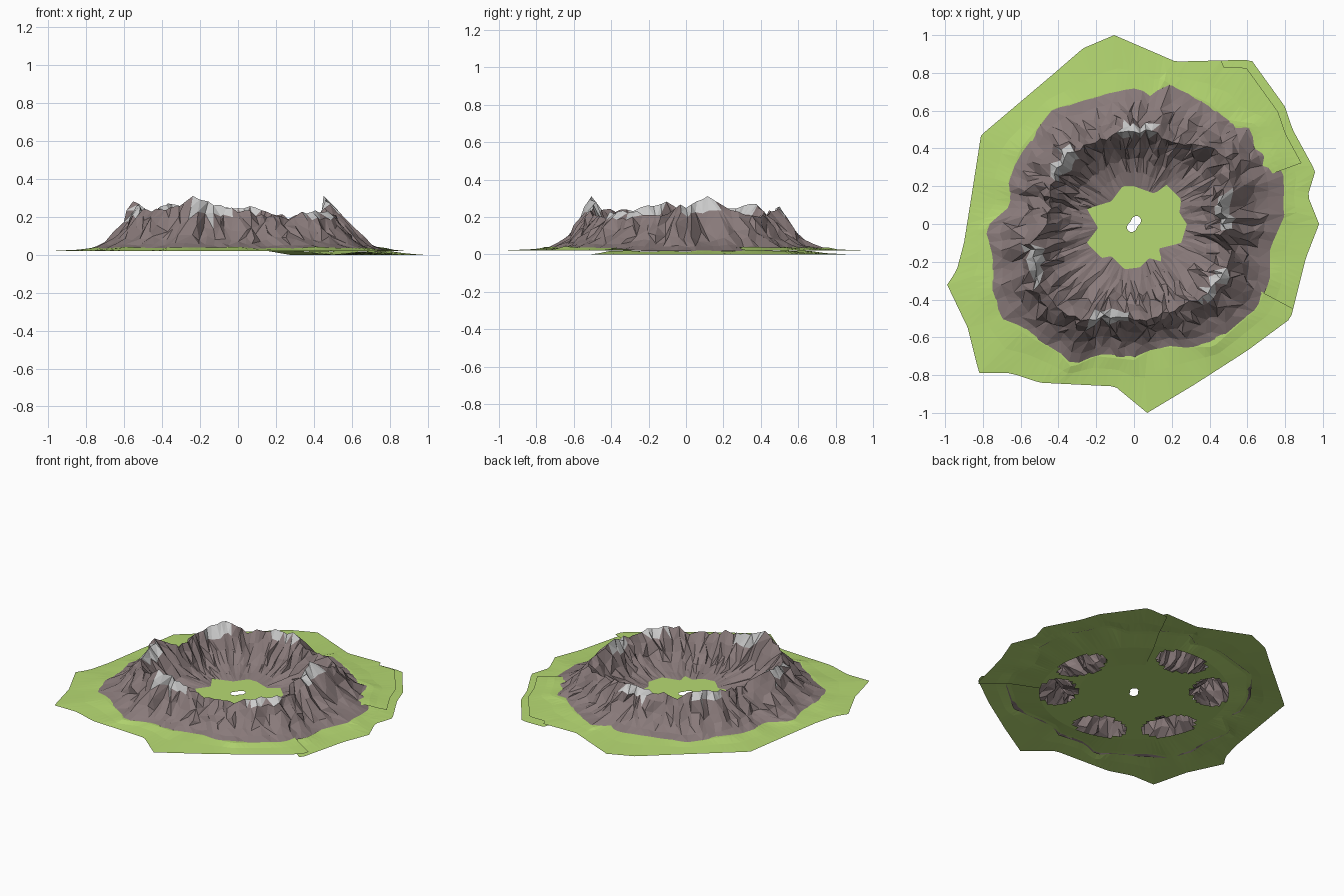
import bpy, bmesh, math, random
from mathutils import Vector
from mathutils.noise import noise

if "Cube" in bpy.data.objects:
    bpy.data.objects.remove(bpy.data.objects["Cube"])

random.seed(4)


def material(name, rgb):
    m = bpy.data.materials.new(name)
    m.diffuse_color = (*rgb, 1)
    m.use_nodes = True
    m.node_tree.nodes["Principled BSDF"].inputs["Base Color"].default_value = m.diffuse_color
    return m


ROCK = material("rock", (0.25, 0.195, 0.195))
SNOW = material("snow", (0.56, 0.58, 0.58))
GRASS = material("grass", (0.47, 0.7, 0.17))


def polar(points):
    """Turn outline points (x, y, z...) into a periodic lookup: degrees -> (radius, z)."""
    tab = sorted((math.degrees(math.atan2(p[1], p[0])) % 360, math.hypot(p[0], p[1]),
                  p[2] if len(p) > 2 else 0) for p in points)
    tab = [(tab[-1][0] - 360, *tab[-1][1:])] + tab + [(tab[0][0] + 360, *tab[0][1:])]

    def look(deg):
        deg %= 360
        for a, b in zip(tab, tab[1:]):
            if a[0] <= deg <= b[0]:
                t = (deg - a[0]) / max(b[0] - a[0], 1e-6)
                # straight edge between the two points in plan
                pa, pb = [Vector((q[1] * math.cos(math.radians(q[0])),
                                  q[1] * math.sin(math.radians(q[0])))) for q in (a, b)]
                d = Vector((math.cos(math.radians(deg)), math.sin(math.radians(deg))))
                e = pb - pa
                den = d.x * e.y - d.y * e.x
                r = (pa.x * e.y - pa.y * e.x) / den if abs(den) > 1e-9 else a[1]
                return r, a[2] + (b[2] - a[2]) * t
    return look


# Plan outlines
meadow_edge = polar([(.98, 0), (.92, .15), (.96, .28), (.84, .5), (.8, .62), (.62, .87), (.22, .86),
                     (-.105, 1), (-.27, .93), (-.42, .8), (-.81, .47), (-.86, .15), (-.9, -.1),
                     (-.94, -.25), (-.99, -.32), (-.88, -.55), (-.82, -.79), (-.65, -.79),
                     (-.5, -.84), (-.1, -.86), (.07, -1), (.32, -.85), (.6, -.67), (.83, -.5),
                     (.91, -.18)])
rock_outer = polar([(.8, .05), (.79, .27), (.72, .38), (.65, .53), (.5, .55), (.4, .64), (.22, .72),
                    (.16, .76), (.11, .67), (.02, .72), (-.12, .7), (-.43, .61), (-.6, .4),
                    (-.67, .22), (-.65, .1), (-.79, -.02), (-.75, -.18), (-.76, -.35), (-.7, -.5),
                    (-.55, -.6), (-.4, -.68), (-.33, -.76), (-.2, -.7), (0, -.72), (.1, -.66),
                    (.42, -.65), (.65, -.45), (.72, -.3), (.72, -.13)])
rock_inner = polar([(.28, 0), (.24, .06), (.25, .13), (.17, .21), (.11, .16), (0, .2), (-.06, .2),
                    (-.12, .12), (-.25, .08), (-.19, -.02), (-.25, -.1), (-.17, -.18), (-.12, -.17),
                    (-.05, -.24), (.03, -.23), (.08, -.18), (.15, -.2), (.13, -.13), (.25, -.1)])
crest = polar([(.45, .12, .33), (.48, .03, .27), (.47, -.06, .25), (.53, -.15, .2), (.47, -.27, .23),
               (.38, -.37, .24), (.27, -.43, .2), (.1, -.5, .22), (-.05, -.5, .25),
               (-.15, -.48, .27), (-.23, -.51, .32), (-.35, -.48, .25), (-.46, -.38, .24),
               (-.52, -.25, .25), (-.54, -.1, .28), (-.45, .02, .21), (-.44, .17, .23),
               (-.4, .3, .25), (-.35, .38, .28), (-.22, .42, .21), (-.1, .47, .24), (0, .5, .26),
               (.1, .48, .25), (.25, .42, .2), (.35, .42, .21), (.5, .35, .2), (.5, .23, .24)])
PEAKS = (8, 88, 140, 203, 256, 322)      # one snowy summit per mountain


def near_peak(deg, width):
    return any(abs((deg - p + 180) % 360 - 180) < width for p in PEAKS)


def at(r, deg, z):
    a = math.radians(deg)
    return (r * math.cos(a), r * math.sin(a), z)


def build(name, columns, closed, mats, keep, pick):
    """Skin columns of points with flat triangles."""
    bm = bmesh.new()
    cols = [[bm.verts.new(p) for p in c] for c in columns]
    pairs = list(zip(cols, cols[1:])) + ([(cols[-1], cols[0])] if closed else [])
    for a, b in pairs:
        for i in range(len(a) - 1):
            q = (a[i], a[i + 1], b[i + 1], b[i])
            tris = ((0, 1, 2), (0, 2, 3)) if random.random() < .5 else ((0, 1, 3), (1, 2, 3))
            if not keep(sum((v.co for v in q), Vector()) / 4):
                continue
            for t in tris:
                f = bm.faces.new([q[k] for k in t])
                f.material_index = pick(f.calc_center_median())
    bmesh.ops.delete(bm, geom=[v for v in bm.verts if not v.link_faces], context='VERTS')
    me = bpy.data.meshes.new(name)
    bm.to_mesh(me)
    bm.free()
    for m in mats:
        me.materials.append(m)
    ob = bpy.data.objects.new(name, me)
    bpy.context.collection.objects.link(ob)


def degrees(c):
    return math.degrees(math.atan2(c.y, c.x))


def low_sector(deg):
    """1 inside the sunken right-hand sector, 0 elsewhere."""
    d = abs((deg - 8 + 180) % 360 - 180)
    return max(0, min(1, (40 - d) / 15))


# Craggy mountain ring: inner foot -> crest -> outer foot
inner_slope = ((1, 0), (.75, .07), (.5, .18), (.3, .39), (.13, .72))
outer_slope = ((.14, .79), (.32, .5), (.52, .26), (.74, .1), (1, 0))
columns = []
N = 100
for i in range(N):
    deg = i * 360 / N
    ri, ro = rock_inner(deg)[0], rock_outer(deg)[0]
    rc, h = crest(deg)
    rc += random.uniform(-.014, .014)
    h += random.uniform(-.018, .01)
    base = .034 - .016 * low_sector(deg)
    rib = random.uniform(-1, 1)
    col = []
    for (f, k), foot, zf in [(s, ri, .021) for s in inner_slope] + [((0, 1), ro, base)] + \
                            [(s, ro, base) for s in outer_slope]:
        mid = 4 * k * (1 - k)
        z = zf + (h - zf) * k + mid * (.02 * rib + random.uniform(-.014, .014))
        r = rc + (foot - rc) * f + mid * random.uniform(-.022, .022)
        col.append(at(r, deg + mid * random.uniform(-2.2, 2.2), z))
    columns.append(col)


def snowy(c):
    d = degrees(c)
    return int(near_peak(d, 11) and c.z > .2 + .03 * noise(c * 14)
               and abs(c.xy.length - crest(d)[0]) < .05)


build("mountain_ring", columns, True, (ROCK, SNOW), lambda c: True, snowy)


# Grass sheets, open beneath each mountain
def meadow(name, start, end, z0, z_in, rise, shrink):
    cols = []
    for deg in range(start, end + 1, 2):
        ri, ro, re = rock_inner(deg)[0], rock_outer(deg)[0], meadow_edge(deg)[0]
        re *= shrink(deg)
        ro = min(ro, re - .03)
        hole = .035 + .012 * math.sin(math.radians(2 * deg - 20))
        rings = [(hole, z_in), (ri * .6, z_in), (ri + .01, z_in)]
        rings += [(.34 + .03 * k, z_in * (1 - k / 8)) for k in range(9)]
        rings += [(ro - .03, rise), (ro, rise), (ro * .6 + re * .4, rise * .45), (re, 0)]
        cols.append([at(r, deg, z0 + z * (1 + (.6 * noise(Vector(at(r, deg, 0)) * 6) if r > .6 else 0)))
                     for r, z in rings])

    def keep(c):
        d = degrees(c)
        for p in PEAKS:
            u = ((d - p + 180) % 360 - 180) / 21
            v = (c.xy.length - .47) / .12
            if u * u + v * v < 1:
                return False
        return True
    build(name, cols, False, (GRASS,), keep, lambda c: 0)


meadow("upper_meadow", 20, 332, .02, 0, .016, lambda d: .955 if d < 62 else 1)
meadow("lower_meadow", -32, 62, 0, .0195, .018, lambda d: 1)
